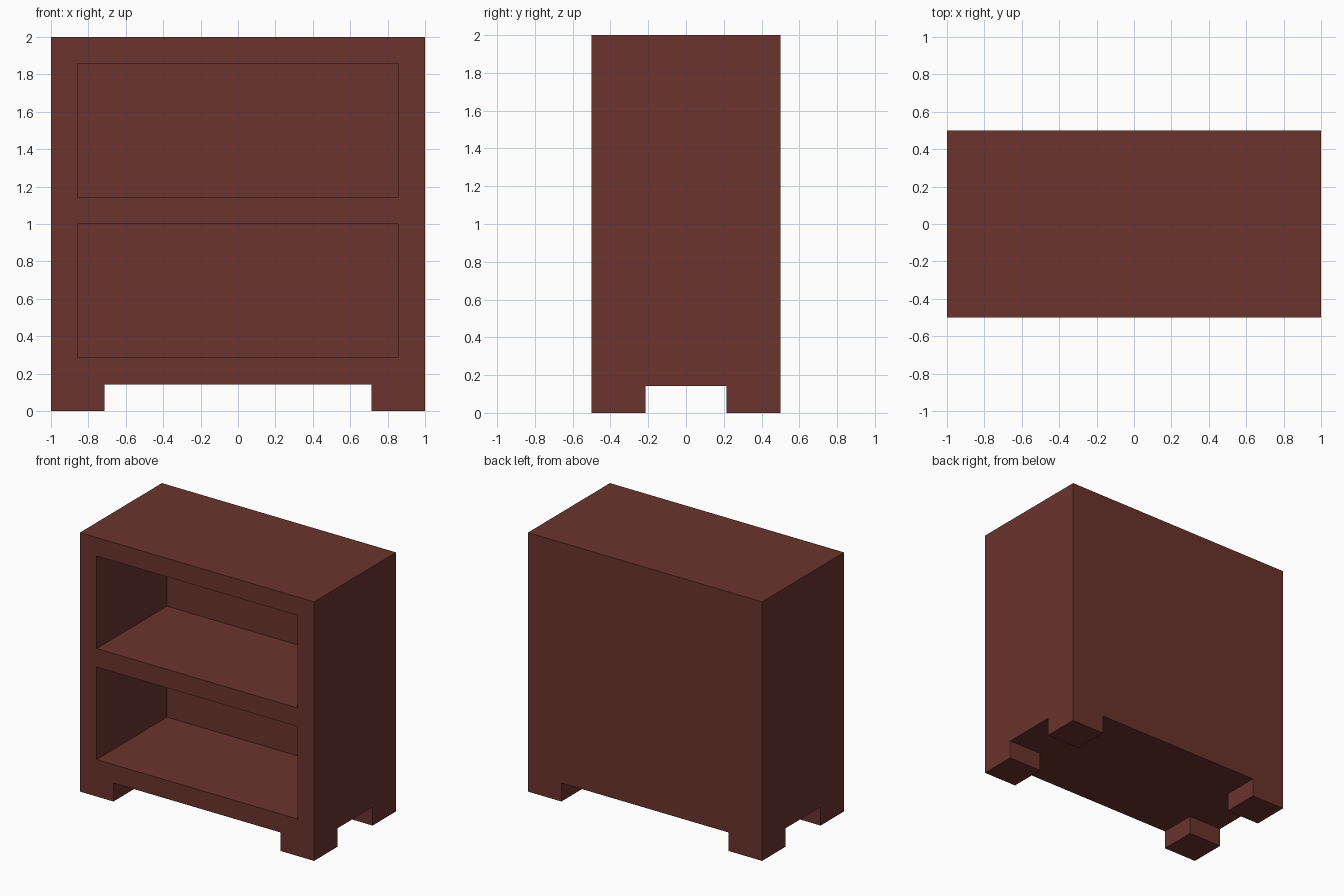
import bpy
import bmesh
import math

cube = bpy.data.objects.get("Cube")
if cube:
    bpy.data.objects.remove(cube, do_unlink=True)

U = 1 / 7            # board thickness
W, D, H = 2.0, 1.0, 2.0
FOOT = 2 * U         # foot width

# Reddish brown wood
wood = bpy.data.materials.new("reddish brown wood")
wood.use_nodes = True
colour = (0.145, 0.034, 0.026, 1)
wood.diffuse_color = colour
bsdf = wood.node_tree.nodes["Principled BSDF"]
bsdf.inputs["Base Color"].default_value = colour
bsdf.inputs["Roughness"].default_value = 0.8


def box(name, lo, hi):
    """Axis-aligned box between two corners."""
    bm = bmesh.new()
    bmesh.ops.create_cube(bm, size=1)
    for v in bm.verts:
        v.co = [lo[i] + (v.co[i] + 0.5) * (hi[i] - lo[i]) for i in range(3)]
    mesh = bpy.data.meshes.new(name)
    bm.to_mesh(mesh)
    bm.free()
    mesh.materials.append(wood)
    obj = bpy.data.objects.new(name, mesh)
    bpy.context.collection.objects.link(obj)
    return obj


# Solid cabinet block
bookcase = box("bookcase", (-W / 2, -D / 2, 0), (W / 2, D / 2, H))

# Two shelf openings, open at the front, with a back panel left standing
cutters = []
for i, z in enumerate((2 * U, 8 * U)):
    cutters.append(box(f"shelf_opening_{i + 1}",
                       (-W / 2 + U, -D / 2 - 0.2, z),
                       (W / 2 - U, D / 2 - U, z + 5 * U)))

# Two crossing channels underneath leave four corner feet
fx, fy = W / 2 - FOOT, D / 2 - FOOT
cutters.append(box("foot_gap_front_back", (-fx, -1, -0.2), (fx, 1, U)))
cutters.append(box("foot_gap_sides", (-1.5, -fy, -0.2), (1.5, fy, U)))

# Cut the block and remove the cutters
bpy.context.view_layer.objects.active = bookcase
for cutter in cutters:
    cutter.hide_render = True
    mod = bookcase.modifiers.new(cutter.name, "BOOLEAN")
    mod.operation = "DIFFERENCE"
    mod.solver = "EXACT"
    mod.object = cutter
    bpy.ops.object.modifier_apply(modifier=mod.name)
    bpy.data.objects.remove(cutter, do_unlink=True)

# Merge leftover coplanar faces
bm = bmesh.new()
bm.from_mesh(bookcase.data)
bmesh.ops.remove_doubles(bm, verts=bm.verts, dist=1e-5)
bmesh.ops.dissolve_limit(bm, angle_limit=math.radians(1),
                         verts=bm.verts, edges=bm.edges)
bm.to_mesh(bookcase.data)
bm.free()
